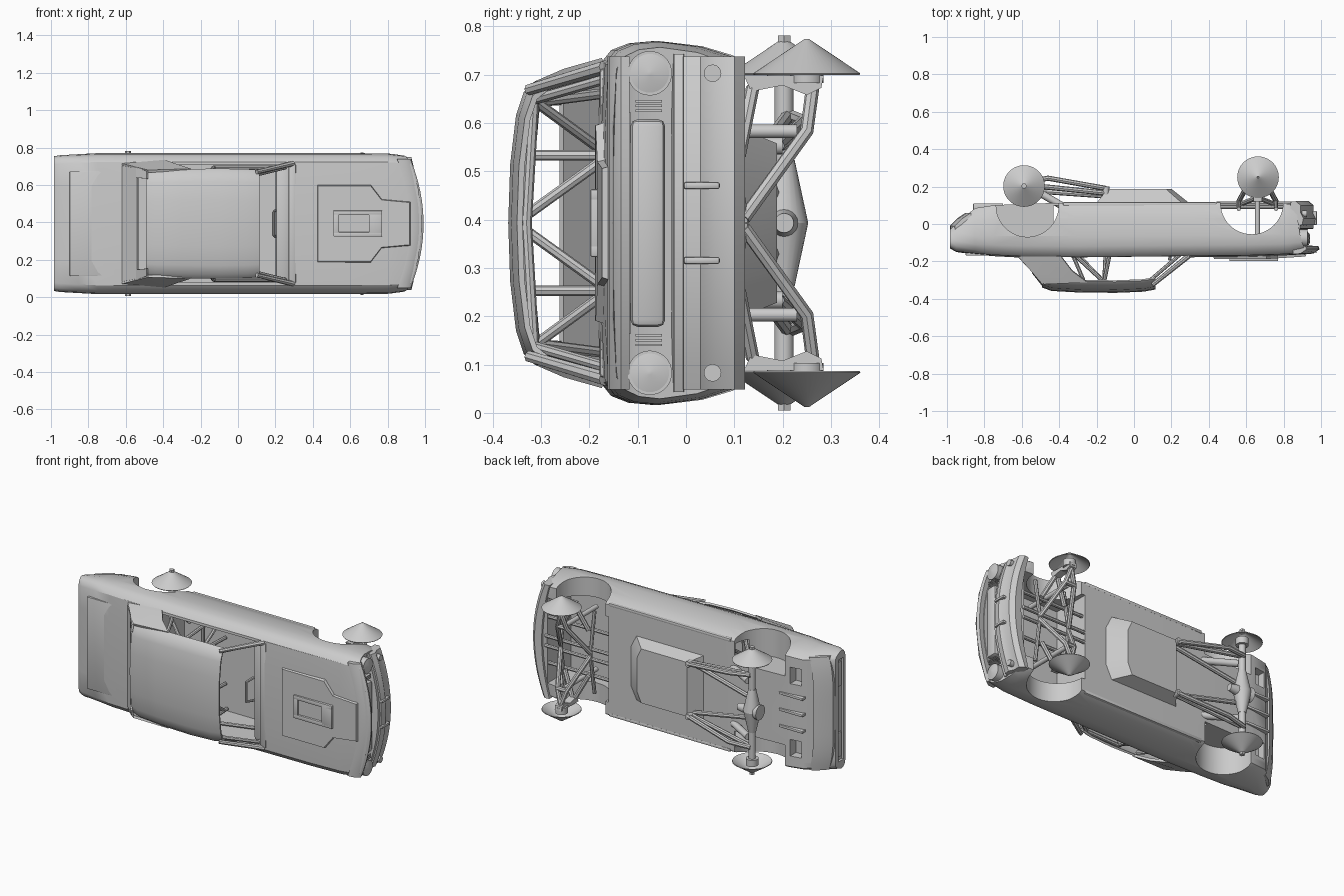
import bpy, bmesh, math
from mathutils import Vector, Matrix

if "Cube" in bpy.data.objects:
    bpy.data.objects.remove(bpy.data.objects["Cube"])

# Built in car axes (x forward, y across, z up), laid on its side at the end.
parts, cutters = [], []

def add(name, verts, faces, bevel=0, thick=0, cut=False):
    me = bpy.data.meshes.new(name)
    me.from_pydata([tuple(v) for v in verts], [], faces)
    bm = bmesh.new()
    bm.from_mesh(me)
    bmesh.ops.recalc_face_normals(bm, faces=bm.faces)
    bm.to_mesh(me)
    bm.free()
    ob = bpy.data.objects.new(name, me)
    bpy.context.collection.objects.link(ob)
    if thick:
        m = ob.modifiers.new("thickness", 'SOLIDIFY')
        m.thickness, m.offset = thick, 0
    if bevel:
        m = ob.modifiers.new("bevel", 'BEVEL')
        m.width, m.segments = bevel, 2
    ob.hide_render = cut
    (cutters if cut else parts).append(ob)
    return ob

def rings(name, rs, caps=True, **kw):
    n = len(rs[0])
    verts = [v for r in rs for v in r]
    faces = [(i*n+j, i*n+(j+1) % n, (i+1)*n+(j+1) % n, (i+1)*n+j)
             for i in range(len(rs)-1) for j in range(n)]
    if caps:
        faces += [tuple(range(n)), tuple(range((len(rs)-1)*n, len(rs)*n))]
    return add(name, verts, faces, **kw)

def box(name, x, w, u, **kw):
    return rings(name, [[(X, w[0], u[0]), (X, w[1], u[0]), (X, w[1], u[1]), (X, w[0], u[1])] for X in x], **kw)

def rod(name, a, b, r0, r1=None, seg=16, **kw):
    a, b = Vector(a), Vector(b)
    q = (b-a).to_track_quat('Z', 'Y')
    r1 = r0 if r1 is None else r1
    return rings(name, [[p + q @ Vector((r*math.cos(t*math.tau/seg), r*math.sin(t*math.tau/seg), 0))
                         for t in range(seg)] for p, r in ((a, r0), (b, r1))], **kw)

def tubes(name, paths, r, mirror=True):
    cu = bpy.data.curves.new(name, 'CURVE')
    cu.dimensions, cu.bevel_depth, cu.bevel_resolution, cu.use_fill_caps = '3D', r, 2, True
    for path in paths:
        for s in ((1, -1) if mirror else (1,)):
            sp = cu.splines.new('POLY')
            sp.points.add(len(path)-1)
            for p, (x, w, u) in zip(sp.points, path):
                p.co = (x, w*s, u, 1)
    ob = bpy.data.objects.new(name, cu)
    bpy.context.collection.objects.link(ob)
    parts.append(ob)

def bow(x, w, amount=.08):
    return x - amount*(w/.37)**2 * max(0, min(1, (x-.8)/.12))

def bowed(name, profile, half, amount=.08, n=16):
    ws = [-half + 2*half*i/n for i in range(n+1)]
    return rings(name, [[(bow(x, w, amount), w, u) for x, u in profile] for w in ws])

# Main body: one side profile scaled along the length
half = [(0, 0), (.3, 0), (.335, 0), (.347, .06), (.366, .28), (.377, .6), (.372, .78),
        (.358, .9), (.33, .975), (.2, 1), (0, 1)]
stations = [(-.985, .955, .03, .13), (-.95, .97, 0, .15), (-.85, .985, -.085, .163), (-.75, 1, -.1, .172),
            (-.6, 1, -.108, .18), (-.3, 1, -.115, .185), (.3, 1, -.115, .178), (.6, 1, -.115, .175),
            (.8, .995, -.11, .168), (.9, .985, -.105, .163), (.985, .965, -.09, .15)]
loop = half + [(-w, s) for w, s in half[-2:0:-1]]
n, h = len(loop), len(half)
rs = [[(bow(x - (.05*(1-s) if x > .95 else 0), w*k), w*k, b+s*(t-b)) for w, s in loop] for x, k, b, t in stations]
body = rings("body", rs, caps=False)
bm = bmesh.new()
bm.from_mesh(body.data)
bm.verts.ensure_lookup_table()
for o in (0, (len(rs)-1)*n):
    for i in range(h-1):
        ids = dict.fromkeys([o+i, o+i+1, o+(n-i-1) % n, o+(n-i) % n])
        bm.faces.new([bm.verts[j] for j in ids])
bmesh.ops.recalc_face_normals(bm, faces=bm.faces)
bm.to_mesh(body.data)
bm.free()

# Openings: cabin, engine bay, wheel arches, floor holes
box("cabin_cut", (-.43, .28), (-.315, .315), (-.1, .3), cut=True)
box("bay_cut", (.44, .86), (-.26, .26), (-.3, .12), cut=True)
box("rear_slot_cut", (-.6, -.43), (-.27, .27), (.1, .3), cut=True)
box("tail_recess_cut", (-1.1, -.97), (-.31, .31), (.06, .11), cut=True)
for s in (1, -1):
    for x, u in ((.63, -.112), (-.57, -.098)):
        rod("arch_cut", (x, s*.21, u), (x, s*.5, u), .167, seg=48, cut=True)
    box("floor_hole_cut", (-.84, -.77), sorted((s*.17, s*.27)), (-.3, -.04), cut=True)
for c in cutters:
    m = body.modifiers.new("cut", 'BOOLEAN')
    m.operation, m.object, m.solver = 'DIFFERENCE', c, 'EXACT'

# Roof shell
rw = [(0, .362), (.12, .358), (.22, .346), (.265, .331), (.287, .305)]
rw = [(-w, u) for w, u in rw[:0:-1]] + rw
rows = [(-.49, .97, -.028), (-.44, .985, -.01), (-.3, 1, -.002), (-.1, 1.01, 0), (.05, 1, -.006), (.115, .98, -.018)]
add("roof", [(x, w*k, u+d) for x, k, d in rows for w, u in rw],
    [(i*9+j, i*9+j+1, i*9+j+10, i*9+j+9) for i in range(5) for j in range(8)], thick=.012)

# Rear pillars, rear window panel, front pillars
for s in (1, -1):
    add("rear_pillar", [(-.62, s*.315, .172), (-.39, s*.335, .172), (-.33, s*.313, .25), (-.25, s*.287, .31),
                        (-.48, s*.28, .32), (-.55, s*.297, .25)], [(0, 1, 2, 5), (5, 2, 3, 4)], thick=.014)
    add("rear_window_side", [(-.54, s*.3, .255), (-.54, s*.245, .26), (-.485, s*.24, .33), (-.485, s*.28, .318)],
        [(0, 1, 2, 3)], thick=.012)
    rod("front_pillar", (.10, s*.276, .325), (.295, s*.322, .168), .012, .015, seg=8)
    box("side_sill", (-.38, .44), sorted((s*.325, s*.345)), (-.117, -.09), bevel=.006)
add("rear_window_panel", [(-.615, -.31, .175), (-.615, .31, .175), (-.535, .295, .258), (-.535, -.295, .258)],
    [(0, 1, 2, 3)], thick=.012)
box("cowl", (.27, .31), (-.32, .32), (.155, .179), bevel=.008)
box("trunk_lid", (-.9, -.65), (-.28, .28), (.145, .169), bevel=.004)
box("dashboard", (.2, .28), (-.31, .31), (.06, .14), bevel=.02)

# Raised bonnet and scoop
hp = [(.42, .215), (.71, .215), (.77, .135), (.925, .12)]
hp = hp + [(x, -w) for x, w in hp[::-1]]
rings("raised_bonnet", [[(x, w, .15) for x, w in hp],
                        [(.67+(x-.67)*.97, w*.94, .188-.014*max(0, x-.7)/.22) for x, w in hp]])
for s in (1, -1):
    box("scoop_side", (.51, .77), sorted((s*.045, s*.07)), (.17, .198), bevel=.004)
box("scoop_front", (.7, .77), (-.07, .07), (.17, .198), bevel=.004)
box("scoop_back", (.51, .54), (-.07, .07), (.17, .198), bevel=.004)

# Nose, grille, bumpers and lamps
bowed("nose_lip", [(.92, .162), (.96, .158), (.992, .135), (.985, .117), (.92, .125)], .345)
bowed("nose_lower_lip", [(.91, .03), (.96, .025), (.96, .005), (.91, 0)], .35)
bowed("front_bumper", [(.92, .015), (.968, .005), (.975, -.03), (.96, -.06), (.96, -.1), (.935, -.122),
                       (.89, -.118), (.89, 0)], .345)
rings("rear_bumper", [[(x + .03*(w/.35)**4, w, u) for x, u in
                       ((-.95, .03), (-.985, .035), (-.985, .01), (-.945, -.03), (-.9, -.06), (-.9, -.03))]
                      for w in [i*.043 for i in range(-8, 9)]])
box("grille", (.88, .94), (-.215, .215), (.043, .115), bevel=.015)
bowed("grille_frame_top", [(.9, .128), (.955, .125), (.955, .115), (.9, .115)], .23)
for s in (1, -1):
    rod("headlight_rim", (.87, s*.31, .075), (.928, s*.31, .075), .046, seg=32)
    rod("headlight", (.928, s*.31, .075), (.937, s*.31, .075), .04, .004, seg=32)
    rod("marker_lamp", (.88, s*.31, -.055), (.925, s*.31, -.055), .018, seg=24)
    box("bumper_notch", (.93, .978), sorted((s*.07, s*.085)), (-.07, .005), bevel=.005)
    for i in range(3):
        box("nose_slat", (.88, .932), sorted((s*(.23+i*.01), s*(.235+i*.01))), (.05, .105))
    box("tail_lamp", (-.978, -.95), sorted((s*.14, s*.29)), (.066, .104), bevel=.005)

# Floor pan bulge
rings("floor_pan", [[(-.21, -.2, -.1), (.27, -.2, -.1), (.31, -.12, -.1), (.31, .12, -.1), (.27, .2, -.1), (-.21, .2, -.1)],
                    [(-.14, -.165, -.188), (.17, -.165, -.188), (.2, -.1, -.188), (.2, .1, -.188),
                     (.17, .165, -.188), (-.14, .165, -.188)]])
for w in (-.1, 0, .1):
    box("floor_rib", (-.86, -.7), (w-.008, w+.008), (-.11, -.07), bevel=.004)

# Hub cones and nuts
for x, u in ((.663, -.25), (-.588, -.203)):
    for s in (1, -1):
        rod("wheel_cone", (x, s*.308, u), (x, s*.379, u), .11, .004, seg=48, caps=False, thick=.004)
        rod("hub_disc", (x, s*.29, u), (x, s*.33, u), .035, seg=24)
rear_x, rear_u = -.588, -.203
for s in (1, -1):
    rod("hub_nut", (rear_x, s*.365, rear_u), (rear_x, s*.388, rear_u), .015, seg=6)
    # Front suspension uprights and dampers
    rings("front_upright", [[(x, s*.305, -.12), (x, s*.272, -.135), (x, s*.285, -.2), (x, s*.265, -.25),
                             (x, s*.28, -.28), (x, s*.305, -.285)] for x in (.64, .685)])
    rod("front_damper", (.66, s*.19, -.23), (.66, s*.19, .08), .014)
    # Rear dampers and link mounts
    rod("rear_damper", (-.56, s*.17, -.2), (-.39, s*.17, -.1), .02)
    rod("rear_link_mount", (-.15, s*.16, -.1), (-.15, s*.16, -.2), .018)

# Front arms and chassis rails
tubes("front_arms", [[(.56, .01, -.12), (.63, .19, -.25), (.66, .28, -.262)], [(.76, .01, -.12), (.69, .19, -.25), (.66, .28, -.262)],
                     [(.58, .14, -.11), (.65, .28, -.138)], [(.74, .14, -.11), (.67, .28, -.138)],
                     [(.63, .19, -.25), (.69, .19, -.25)]], .014)
tubes("front_frame", [[(.44, .14, -.09), (.87, .14, -.09)], [(.44, .03, -.11), (.87, .03, -.11)],
                      [(.56, 0, -.12), (.56, .25, -.08)], [(.76, 0, -.12), (.76, .25, -.08)]], .011)

# Rear axle, differential and links
rod("rear_axle", (rear_x, -.31, rear_u), (rear_x, .31, rear_u), .02)
for s in (1, -1):
    rod("differential", (rear_x, 0, rear_u), (rear_x, s*.13, rear_u), .05, .022, seg=20)
rod("differential_nose", (rear_x-.055, 0, rear_u), (rear_x+.09, 0, rear_u), .045, .02, seg=20)
tubes("rear_links", [[(-.588, .22, -.22), (-.46, .21, -.245), (-.15, .16, -.19)],
                     [(-.57, .06, -.18), (-.15, .15, -.15)], [(-.588, .22, -.21), (-.15, .16, -.165)]], .014)

# Roll cage
tubes("roll_cage", [[(-.13, .29, -.08), (-.13, .3, .16), (-.16, .26, .31), (-.16, 0, .335)],
                    [(-.16, .26, .315), (.07, .255, .315), (.25, .3, .16), (.26, .3, -.08)],
                    [(-.16, .25, .31), (-.41, .28, .08)], [(-.16, .25, .31), (-.41, .06, .05)],
                    [(.07, .255, .315), (.07, 0, .33)], [(-.13, .29, -.05), (-.16, .02, .325)],
                    [(-.13, .3, .15), (-.13, 0, .15)], [(-.33, .3, .16), (-.27, .27, .3)],
                    [(-.13, .3, .1), (.26, .3, -.02)], [(-.14, .14, -.08), (-.16, .14, .325)]], .011)
tubes("steering_bar", [[(.2, -.07, .13), (.19, -.06, .19), (.19, .06, .19), (.2, .07, .13)]], .008, False)

# Bake modifiers, remove cutters, lay the car on its side
bpy.context.view_layer.update()
dg = bpy.context.evaluated_depsgraph_get()
T = Matrix.Translation((0, 0, .393)) @ Matrix.Rotation(math.pi/2, 4, 'X')
done = [(o.name, bpy.data.meshes.new_from_object(o.evaluated_get(dg))) for o in parts]
for o in parts + cutters:
    bpy.data.objects.remove(o)
for name, me in done:
    me.transform(T)
    ob = bpy.data.objects.new(name, me)
    bpy.context.collection.objects.link(ob)
    ob.select_set(True)
    bpy.context.view_layer.objects.active = ob
bpy.ops.object.shade_smooth_by_angle(angle=math.radians(32))
